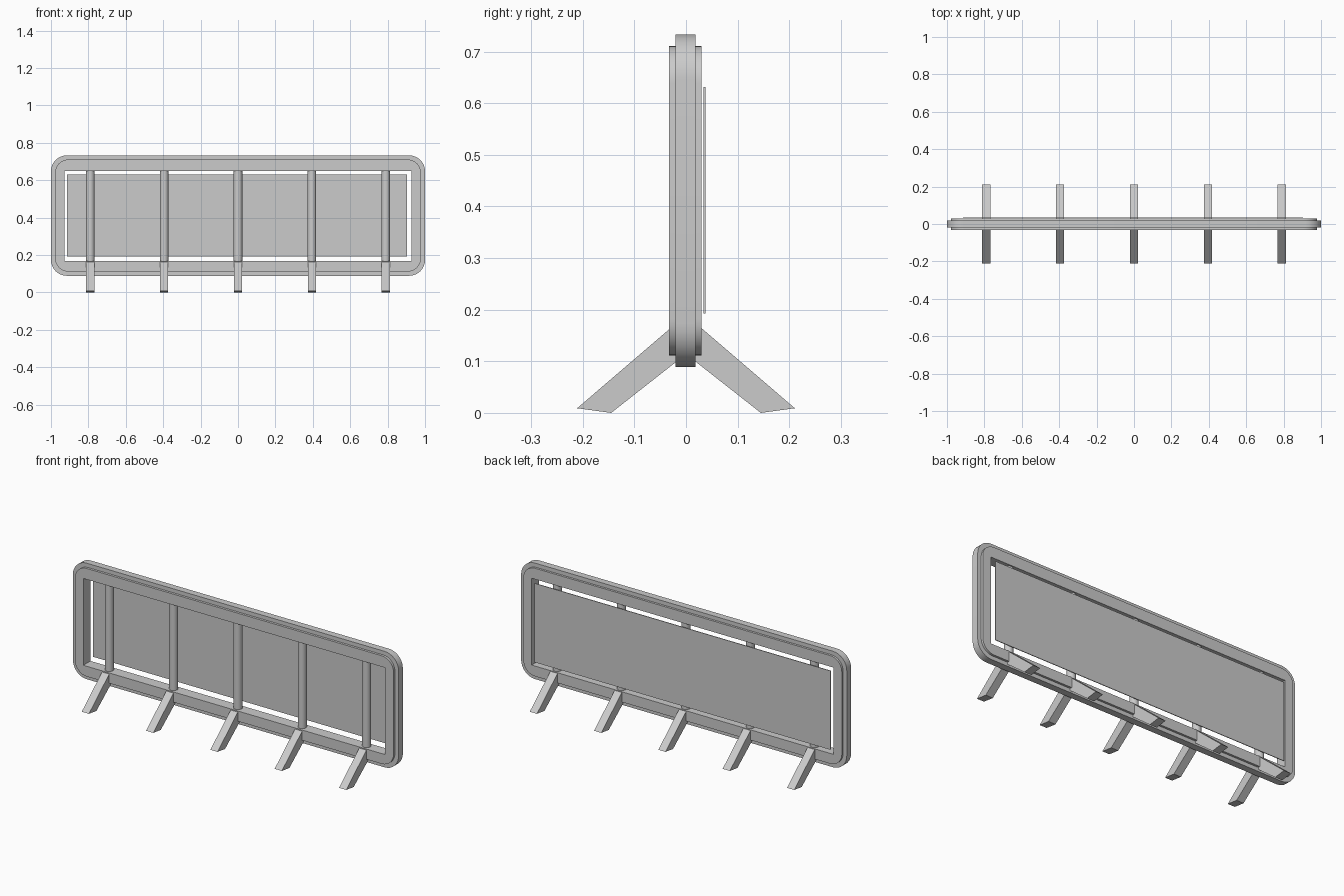
import bpy, bmesh, math
from mathutils import Matrix

cube = bpy.data.objects.get("Cube")
if cube:
    bpy.data.objects.remove(cube, do_unlink=True)

grey = bpy.data.materials.new("light grey")
grey.use_nodes = True
colour = (0.6, 0.6, 0.6, 1)
grey.diffuse_color = colour
grey.node_tree.nodes["Principled BSDF"].inputs["Base Color"].default_value = colour


def add_object(name, bm, smooth=False):
    bmesh.ops.recalc_face_normals(bm, faces=bm.faces)
    mesh = bpy.data.meshes.new(name)
    bm.to_mesh(mesh)
    bm.free()
    mesh.materials.append(grey)
    obj = bpy.data.objects.new(name, mesh)
    bpy.context.collection.objects.link(obj)
    if smooth:
        bpy.ops.object.select_all(action='DESELECT')
        obj.select_set(True)
        bpy.context.view_layer.objects.active = obj
        bpy.ops.object.shade_smooth_by_angle(angle=math.radians(35))
    return obj


def box(name, x0, x1, y0, y1, z0, z1):
    bm = bmesh.new()
    place = Matrix.Translation(((x0 + x1) / 2, (y0 + y1) / 2, (z0 + z1) / 2))
    size = Matrix.Diagonal((x1 - x0, y1 - y0, z1 - z0, 1))
    bmesh.ops.create_cube(bm, size=1, matrix=place @ size)
    return add_object(name, bm)


# Frame: a rounded stepped rim around a square-cornered opening
STEPS = 8
CORNERS = [(1, 1), (-1, 1), (-1, -1), (1, -1)]
MID_Z, HALF_X, HALF_Z, RADIUS = 0.411, 1.0, 0.322, 0.085
OPEN_X, OPEN_LOW, OPEN_HIGH = 0.927, 0.168, 0.65


def rounded_loop(bm, inset, y):
    loop = []
    r = RADIUS - inset * 0.6
    for c, (sx, sz) in enumerate(CORNERS):
        for i in range(STEPS + 1):
            a = (c + i / STEPS) * math.pi / 2
            x = sx * (HALF_X - inset - r) + r * math.cos(a)
            z = MID_Z + sz * (HALF_Z - inset - r) + r * math.sin(a)
            loop.append(bm.verts.new((x, y, z)))
    return loop


def opening_loop(bm, y):
    return [bm.verts.new((sx * OPEN_X, y, OPEN_HIGH if sz > 0 else OPEN_LOW))
            for sx, sz in CORNERS]


def bridge(bm, a, b):
    for i in range(len(a)):
        j = (i + 1) % len(a)
        bm.faces.new((a[i], a[j], b[j], b[i]))


def cap(bm, outer, inner):
    n = STEPS + 1
    for c in range(4):
        corner = outer[c * n:(c + 1) * n]
        for p, q in zip(corner, corner[1:]):
            bm.faces.new((inner[c], p, q))
        d = (c + 1) % 4
        bm.faces.new((inner[c], corner[-1], outer[d * n], inner[d]))


bm = bmesh.new()
section = [(0.022, -0.033), (0.022, -0.02), (0, -0.02),
           (0, 0.018), (0.022, 0.018), (0.022, 0.03)]
loops = [rounded_loop(bm, inset, y) for inset, y in section]
for a, b in zip(loops, loops[1:]):
    bridge(bm, a, b)
front, back = opening_loop(bm, -0.033), opening_loop(bm, 0.03)
cap(bm, loops[0], front)
cap(bm, loops[-1], back)
bridge(bm, front, back)
add_object("frame", bm, smooth=True)

# Thin board hung just behind the frame
box("back_panel", -0.914, 0.904, 0.034, 0.038, 0.193, 0.631)


# Round uprights, each with a splayed foot in front and behind
def post(name, x):
    bm = bmesh.new()
    bmesh.ops.create_cone(bm, cap_ends=True, segments=24, radius1=0.023,
                          radius2=0.023, depth=0.5,
                          matrix=Matrix.Translation((x, 0, 0.41)))
    add_object(name, bm, smooth=True)


def leg(name, x, side):
    bm = bmesh.new()
    profile = [(0.015, 0.102), (0.145, 0), (0.211, 0.009), (0.028, 0.166)]
    verts = [bm.verts.new((x - 0.022, side * y, z)) for y, z in profile]
    face = bm.faces.new(verts)
    grown = bmesh.ops.extrude_face_region(bm, geom=[face])["geom"]
    moved = [v for v in grown if isinstance(v, bmesh.types.BMVert)]
    bmesh.ops.translate(bm, verts=moved, vec=(0.044, 0, 0))
    add_object(name, bm)


for i in range(5):
    x = (i - 2) * 0.395
    post(f"post_{i + 1}", x)
    leg(f"front_leg_{i + 1}", x, -1)
    leg(f"back_leg_{i + 1}", x, 1)
